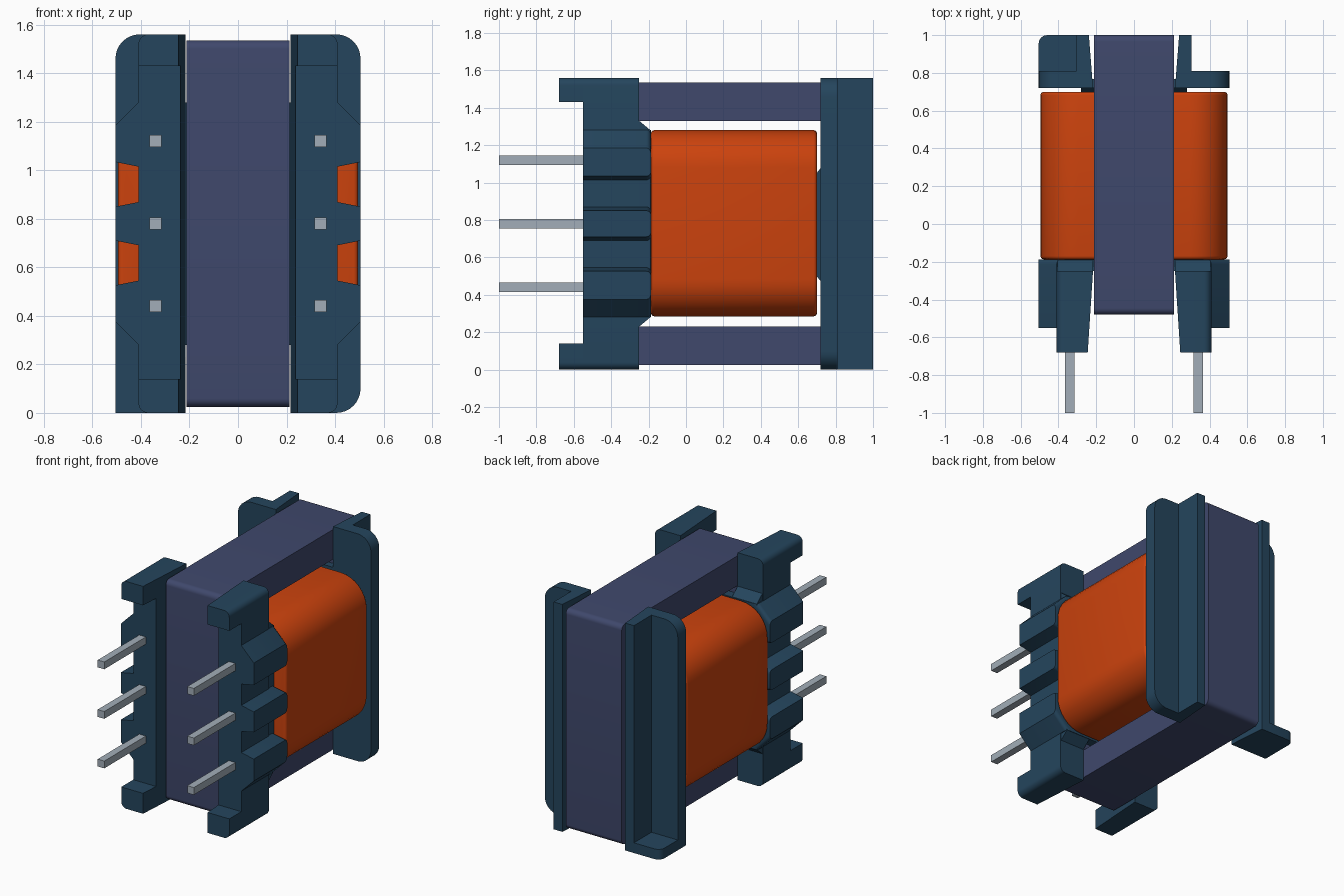
import bpy, bmesh, math
from mathutils import Vector

if "Cube" in bpy.data.objects:
    bpy.data.objects.remove(bpy.data.objects["Cube"])


def material(name, rgb):
    m = bpy.data.materials.new(name)
    m.diffuse_color = (*rgb, 1)
    m.use_nodes = True
    m.node_tree.nodes["Principled BSDF"].inputs["Base Color"].default_value = m.diffuse_color
    return m


NAVY = material("bobbin_plastic", (0.018, 0.06, 0.11))
FERRITE = material("ferrite", (0.05, 0.065, 0.15))
COPPER = material("winding_tape", (0.6, 0.055, 0.004))
METAL = material("tin", (0.36, 0.42, 0.48))


def rounded(pts):
    """Points (u, v[, radius]) to an outline with arcs at the given corners."""
    out = []
    for i, p in enumerate(pts):
        if len(p) < 3:
            out.append(p)
            continue
        c = Vector(p[:2])
        a = (Vector(pts[i - 1][:2]) - c).normalized()
        b = (Vector(pts[(i + 1) % len(pts)][:2]) - c).normalized()
        half = a.angle(b) / 2
        centre = c + (a + b).normalized() * p[2] / math.sin(half)
        s = c + a * p[2] / math.tan(half) - centre
        e = c + b * p[2] / math.tan(half) - centre
        for k in range(9):
            d = s.lerp(e, 0.5 + 0.5 * math.tan((k / 4 - 1) * s.angle(e) / 2) / math.tan(s.angle(e) / 2))
            out.append(tuple(centre + d.normalized() * p[2]))
    return out


def prism(name, pts, lo, hi, mat, axis="y", side=1, inner=None, bevel=0, pick=None):
    """Extrude an outline along x or y; u = 0 follows the slanted inner(y) wall."""
    bm = bmesh.new()
    rings = []
    for t in (lo, hi):
        ring = []
        for u, v in rounded(pts):
            if axis == "x":
                co = (t, u, v)
            else:
                co = (side * (inner(t) if inner and u == 0 else u), t, v)
            ring.append(bm.verts.new(co))
        rings.append(ring)
    n = len(rings[0])
    bm.faces.new(rings[0])
    bm.faces.new(rings[1])
    for i in range(n):
        j = (i + 1) % n
        bm.faces.new((rings[0][i], rings[0][j], rings[1][j], rings[1][i]))
    bmesh.ops.recalc_face_normals(bm, faces=bm.faces)
    if bevel:
        edges = [e for e in bm.edges if pick(*[v.co for v in e.verts])]
        bmesh.ops.bevel(bm, geom=edges, offset=bevel, segments=4, profile=0.5, affect="EDGES")
    me = bpy.data.meshes.new(name)
    bm.to_mesh(me)
    bm.free()
    me.materials.append(mat)
    ob = bpy.data.objects.new(name, me)
    bpy.context.collection.objects.link(ob)
    bpy.ops.object.select_all(action="DESELECT")
    ob.select_set(True)
    bpy.context.view_layer.objects.active = ob
    bpy.ops.object.shade_smooth_by_angle(angle=math.radians(30))
    return ob


def box(name, x0, x1, y0, y1, z0, z1, mat, **kw):
    return prism(name, [(x0, z0), (x1, z0), (x1, z1), (x0, z1)], y0, y1, mat, **kw)


# ferrite core: two E halves meeting in the middle
MID = 0.26
for name, s in (("front_core", -1), ("back_core", 1)):
    e = [(0, 0.025), (0.74, 0.025, 0.035), (0.74, 1.535, 0.035), (0, 1.535), (0, 1.33), (0.51, 1.33),
         (0.51, 0.98), (0, 0.98), (0, 0.58), (0.51, 0.58), (0.51, 0.23), (0, 0.23)]
    prism(name, [(MID + s * p[0], *p[1:]) for p in e], -0.212, 0.212, FERRITE, axis="x")

# winding
W, R = 0.495, 0.2
prism("winding", [(-W, 0.285, R), (W, 0.285, R), (W, 1.28, R), (-W, 1.28, R)], -0.187, 0.70, COPPER,
      bevel=0.018, pick=lambda a, b: abs(a.y - b.y) < 1e-4)

# bobbin end plates inside the core window
box("front_window_plate", -0.3, 0.3, -0.25, -0.187, 0.28, 1.28, NAVY)
box("back_window_plate", -0.3, 0.3, 0.72, 0.768, 0.28, 1.28, NAVY)
prism("back_plate_boss", [(0.69, 0.51), (0.73, 0.46), (0.73, 1.09), (0.69, 1.04)], -0.28, 0.28, NAVY, axis="x")


def front_wall(y):
    return 0.217 + 0.028 * max(0, (-0.25 - y) / 0.43)


def back_wall(y):
    return 0.217 + 0.022 * (y - 0.72) / 0.28


# notched outline of the pin rail
RAIL = [(0, 0.28), (0.41, 0.28), (0.505, 0.375), (0.505, 0.525)]
for z in (0.618, 0.942):
    RAIL += [(0.505, z - 0.092), (0.32, z - 0.055, 0.045), (0.32, z + 0.055, 0.045), (0.505, z + 0.092)]
RAIL = RAIL[:3] + RAIL[4:] + [(0.505, 1.185), (0.41, 1.28), (0, 1.28)]


def lip(a, b):
    return (min(a.y, b.y) > -0.2 and min(abs(a.x), abs(b.x)) > 0.3
            and min(abs(a.x), abs(b.x)) < 0.5)


for s, tag in ((-1, "left"), (1, "right")):
    # front flange: pin rail, end bars, feet
    prism(f"{tag}_pin_rail", RAIL, -0.55, -0.187, NAVY, side=s, inner=front_wall, bevel=0.025, pick=lip)
    prism(f"{tag}_rail_bar", [(0, 0), (0.41, 0, 0.04), (0.41, 1.56, 0.04), (0, 1.56)], -0.55, -0.25, NAVY,
          side=s, inner=front_wall)
    prism(f"{tag}_bottom_foot", [(0, 0), (0.41, 0, 0.04), (0.41, 0.14), (0, 0.14)], -0.68, -0.55, NAVY,
          side=s, inner=front_wall)
    prism(f"{tag}_top_foot", [(0, 1.43), (0.41, 1.43), (0.41, 1.56, 0.04), (0, 1.56)], -0.68, -0.55, NAVY,
          side=s, inner=front_wall)
    # sloped webs behind the bar
    xs = sorted((s * 0.217, s * 0.405))
    prism(f"{tag}_rail_web", [(-0.26, 0.23), (-0.25, 0.23), (-0.19, 0.28), (-0.19, 1.28), (-0.25, 1.33),
                              (-0.26, 1.33)], *xs, NAVY, axis="x")
    # back flange with upright rib; the left one keeps a square bottom corner
    corner = (0.505, 0, 0.1) if s > 0 else (0.505, 0)
    prism(f"{tag}_back_flange", [(0, 0), corner, (0.505, 1.56, 0.1), (0, 1.56)], 0.72, 0.81, NAVY,
          side=s, inner=back_wall)
    box(f"{tag}_back_rib", 0, 0.305, 0.81, 1.0, 0, 1.56, NAVY, side=s, inner=back_wall)
    # pins
    for i, z in enumerate((0.44, 0.78, 1.12)):
        box(f"{tag}_pin_{i + 1}", 0.315, 0.365, -1.0, -0.5, z - 0.025, z + 0.025, METAL, side=s)

# orientation foot on the back left flange
box("back_left_foot", 0.29, 0.505, 0.80, 1.0, 0, 0.07, NAVY, side=-1, bevel=0.045,
    pick=lambda a, b: min(a.y, b.y) > 0.99 and max(a.x, b.x) < -0.5)
